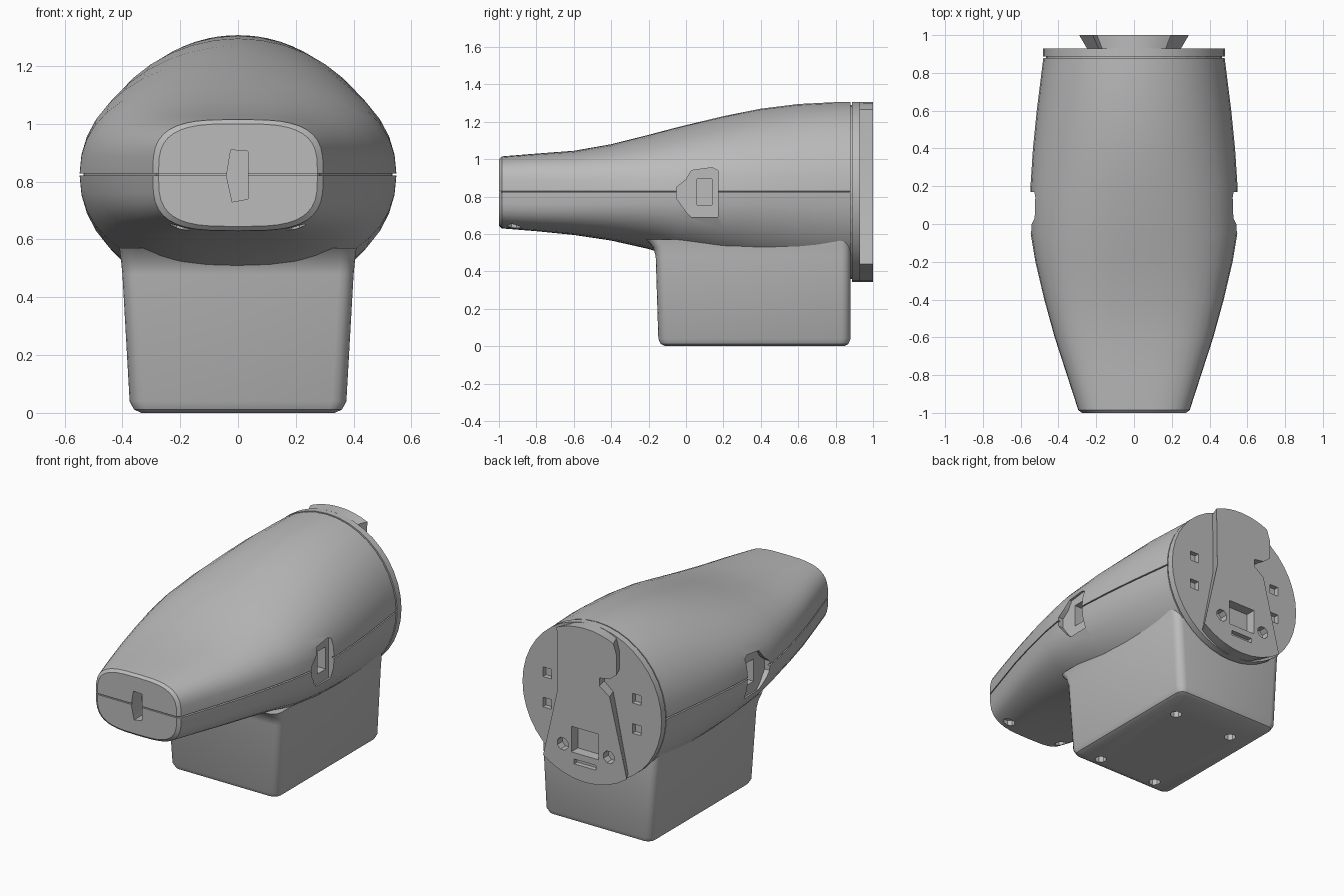
import bpy, bmesh, math
from mathutils import Vector

cube = bpy.data.objects.get("Cube")
if cube:
    bpy.data.objects.remove(cube, do_unlink=True)

grey = bpy.data.materials.new("plain grey")
grey.use_nodes = True
COLOUR = (0.5, 0.5, 0.5, 1)
grey.diffuse_color = COLOUR
grey.node_tree.nodes["Principled BSDF"].inputs["Base Color"].default_value = COLOUR

MID = 0.825      # height of the seam and of the rear disc centre
RADIUS = 0.482   # rear disc radius


def loft(name, rings):
    """Join equal-length rings of points and cap both ends."""
    bm = bmesh.new()
    rows = [[bm.verts.new(p) for p in ring] for ring in rings]
    n = len(rows[0])
    for a, b in zip(rows, rows[1:]):
        for i in range(n):
            j = (i + 1) % n
            bm.faces.new((a[i], a[j], b[j], b[i]))
    bm.faces.new(rows[0])
    bm.faces.new(rows[-1])
    bmesh.ops.recalc_face_normals(bm, faces=bm.faces)
    mesh = bpy.data.meshes.new(name)
    bm.to_mesh(mesh)
    bm.free()
    mesh.materials.append(grey)
    obj = bpy.data.objects.new(name, mesh)
    bpy.context.collection.objects.link(obj)
    return obj


def activate(obj):
    bpy.ops.object.select_all(action='DESELECT')
    obj.select_set(True)
    bpy.context.view_layer.objects.active = obj


def block(centre, size):
    """Box cutter."""
    c, h = Vector(centre), Vector(size) / 2
    corners = ((-1, -1), (1, -1), (1, 1), (-1, 1))
    return loft("cutter", [[c + Vector((x * h.x, s * h.y, z * h.z)) for x, z in corners]
                           for s in (-1, 1)])


def peg(centre, radius, depth, axis, sides=8):
    """Round cutter along the y or z axis."""
    rings = []
    for s in (-0.5, 0.5):
        ring = []
        for i in range(sides):
            a = math.tau * (i + 0.5) / sides
            u, v = radius * math.cos(a), radius * math.sin(a)
            off = (u, s * depth, v) if axis == "y" else (u, v, s * depth)
            ring.append(Vector(centre) + Vector(off))
        rings.append(ring)
    return loft("cutter", rings)


def cut(obj, cutters):
    for c in cutters:
        c.hide_render = True
        mod = obj.modifiers.new("cut", 'BOOLEAN')
        mod.operation, mod.solver, mod.object = 'DIFFERENCE', 'EXACT', c
        activate(obj)
        bpy.ops.object.modifier_apply(modifier=mod.name)
        bpy.data.objects.remove(c, do_unlink=True)


def smooth(obj, angle=35):
    activate(obj)
    bpy.ops.object.shade_smooth_by_angle(angle=math.radians(angle))


# Main body: y, half width, top, bottom, squareness
SECTIONS = [
    (-1.0, .275, 1.00, .645, 3.3), (-.985, .295, 1.015, .63, 3.3),
    (-.8, .355, 1.03, .615, 3.2), (-.6, .42, 1.045, .595, 3),
    (-.4, .475, 1.08, .565, 2.7), (-.2, .522, 1.13, .52, 2.4),
    (-.05, .547, 1.17, .47, 2.25), (.2, .548, 1.23, .41, 2.1),
    (.4, .535, 1.27, .37, 2), (.6, .515, 1.295, .35, 2),
    (.8, .49, 1.305, .34, 2), (.88, .48, 1.305, .34, 2)]


def body_ring(y, w, top, bottom, power):
    ring = []
    steps = 20
    for sign, height in ((1, top - MID), (-1, MID - bottom)):
        half = []
        for i in range(steps + 1):
            a = math.pi * i / steps
            c, s = math.cos(a), math.sin(a)
            x = math.copysign(abs(c) ** (2 / power), c) * w
            z = max(abs(s) ** (2 / power) * height, .004)
            half.append((x, y, MID + sign * z))
        # shallow seam groove at both ends of each half
        half.insert(0, (w - .014, y, MID + sign * .003))
        half.append((-w + .014, y, MID + sign * .003))
        ring += half if sign > 0 else half[::-1]
    return ring


body = loft("body_shell", [body_ring(*s) for s in SECTIONS])

# Side button recesses, nose slot and nose screw holes
cutters = []
for side in (-1, 1):
    outline = [(.17, .69), (.17, .94), (.14, .955), (.03, .94), (0, .89),
               (-.05, .85), (-.05, .79), (0, .72), (.03, .69)]
    cutters.append(loft("cutter", [[(side * x, y, z) for y, z in outline]
                                   for x in (.51, .7)]))
    cutters.append(block((side * .5, .1, MID), (.12, .08, .14)))
    cutters.append(peg((side * .2, -.92, .62), .035, .1, "z"))
slot = [(-.04, .82), (-.025, .91), (.035, .905), (.035, .74), (-.02, .73)]
cutters.append(loft("cutter", [[(x, y, z) for x, z in slot] for y in (-1.1, -.9)]))
cutters.append(block((0, -1, MID), (.7, .02, .007)))
cut(body, cutters)
smooth(body)

# Battery base: z, half width, front y, back y, corner radius
BASE = [(0, .335, -.11, .845, .035), (.012, .36, -.135, .868, .045),
        (.04, .375, -.148, .88, .05), (.48, .4, -.162, .88, .05),
        (.53, .405, -.175, .88, .05), (.57, .41, -.215, .88, .06)]


def base_ring(z, w, front, back, r):
    ring = []
    for q, (x, y) in enumerate(((w - r, back - r), (r - w, back - r),
                                (r - w, front + r), (w - r, front + r))):
        for i in range(5):
            a = math.pi / 2 * (q + i / 4)
            ring.append((x + r * math.cos(a), y + r * math.sin(a), z))
    return ring


base = loft("base_housing", [base_ring(*s) for s in BASE])
cut(base, [peg((x, y, 0), .035, .12, "z") for x in (-.21, .21) for y in (-.06, .64)])
smooth(base)

# Rear disc with four square holes
disc = loft("rear_disc", [[(RADIUS * math.cos(math.tau * i / 40), y,
                            MID + RADIUS * math.sin(math.tau * i / 40))
                           for i in range(40)] for y in (.888, .93)])
cut(disc, [block((x, .93, MID + z), (.06, .06, .06))
           for x in (-.31, .31) for z in (-.095, .095)])
smooth(disc)

# Neck closing the narrow gap between the shell and the disc
loft("disc_neck", [[(.465 * math.cos(math.tau * i / 40), y,
                     MID + .465 * math.sin(math.tau * i / 40))
                    for i in range(40)] for y in (.87, .9)])


# Mounting plate: arcs follow the disc, sides flare outward, hook notch on one side
def arc(start, end, steps=8):
    return [(RADIUS * math.cos(math.radians(start + (end - start) * i / steps)),
             RADIUS * math.sin(math.radians(start + (end - start) * i / steps)))
            for i in range(steps + 1)]


outline = arc(66, 114) + [(-.22, .37), (-.22, .25), (-.17, .21), (-.1, .2),
                          (-.1, .15), (-.17, .1)]
outline += arc(233, 307) + [(.19, .05)]
plate = loft("mounting_plate", [[(x * k, y, MID + z) for x, z in outline]
                                for y, k in ((.925, .85), (1.0, 1))])
cut(plate, [block((0, 1, MID - .235), (.19, .13, .16)),
            block((0, 1, MID - .37), (.15, .06, .03)),
            peg((.155, 1, MID - .28), .04, .1, "y"),
            peg((-.165, 1, MID - .28), .04, .1, "y")])
smooth(plate, 25)
